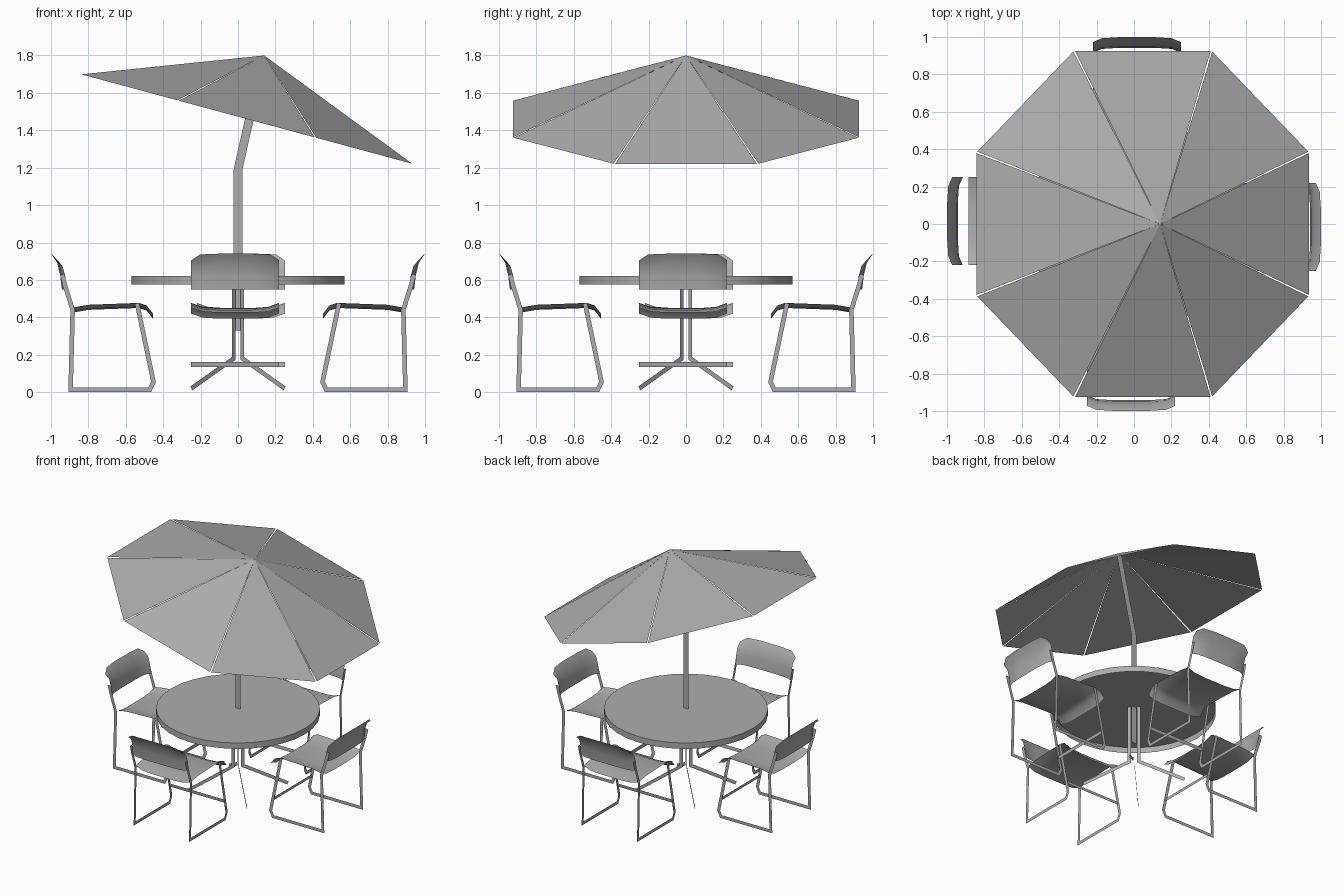
import bpy, bmesh
from math import sin, cos, pi, radians
from mathutils import Vector, Matrix

cube = bpy.data.objects.get("Cube")
if cube:
    bpy.data.objects.remove(cube)

grey = bpy.data.materials.new("plain grey")
grey.use_nodes = True
colour = (0.42, 0.42, 0.42, 1)
grey.diffuse_color = colour
grey.node_tree.nodes["Principled BSDF"].inputs["Base Color"].default_value = colour


def build(name, verts, faces, turn=0, smooth=False):
    """Make a mesh object, turned about the table axis."""
    mesh = bpy.data.meshes.new(name)
    mesh.from_pydata([tuple(v) for v in verts], [], faces)
    mesh.transform(Matrix.Rotation(turn, 4, "Z"))
    mesh.materials.append(grey)
    obj = bpy.data.objects.new(name, mesh)
    bpy.context.collection.objects.link(obj)
    if smooth:
        bpy.ops.object.select_all(action="DESELECT")
        obj.select_set(True)
        bpy.context.view_layer.objects.active = obj
        bpy.ops.object.shade_smooth_by_angle(angle=radians(40))
    return obj


def ribbon(name, path, width, y=0, turn=0):
    """Flat mitred strip along a path of (radius, height) points."""
    pts = [Vector(p) for p in path]
    verts = []
    for i, p in enumerate(pts):
        into = (p - pts[i - 1]).normalized() if i else (pts[1] - p).normalized()
        out = (pts[i + 1] - p).normalized() if i < len(pts) - 1 else into
        along = (into + out).normalized()
        side = Vector((-along.y, along.x)) * width / 2 / max(along.dot(into), 0.5)
        for s in (1, -1):
            q = p + side * s
            verts.append((q.x, y, max(q.y, 0)))
    faces = [(2 * i, 2 * i + 1, 2 * i + 3, 2 * i + 2) for i in range(len(pts) - 1)]
    return build(name, verts, faces, turn)


def sheet(name, profile, cross, turn):
    """Sweep a (radius, height, drop weight) profile over (y, shift, drop) stations."""
    n = len(profile)
    verts = [(r + dr, y, z + dz * w) for y, dr, dz in cross for r, z, w in profile]
    faces = [(a * n + b, a * n + b + 1, (a + 1) * n + b + 1, (a + 1) * n + b)
             for a in range(len(cross) - 1) for b in range(n - 1)]
    return build(name, verts, faces, turn, smooth=True)


# Tilted canopy: eight separate panels with narrow seams
apex = Vector((0.14, 0, 1.8))
rim = []
for k in range(8):
    a = radians(22.5 + 45 * k)
    x = 0.047 + 0.961 * cos(a)
    rim.append(Vector((x, 1.002 * sin(a), 1.473 - 0.27 * x)))
for k in range(8):
    p, q = rim[k], rim[(k + 1) % 8]
    seam = (q - p).normalized() * 0.005
    build(f"canopy_panel_{k + 1}", [apex, p + seam, q - seam], [(0, 1, 2)])

# Bent pole
ribbon("pole", [(0, 0.33), (0, 1.19), (0.135, 1.79)], 0.046)

# Table top: disc with an open-bottomed skirt
sides = 32
ring = [(0.57 * cos(2 * pi * i / sides), 0.57 * sin(2 * pi * i / sides)) for i in range(sides)]
verts = [(x, y, z) for z in (0.575, 0.62) for x, y in ring]
faces = [(i, (i + 1) % sides, sides + (i + 1) % sides, sides + i) for i in range(sides)]
faces.append(tuple(range(sides, 2 * sides)))
build("table_top", verts, faces, smooth=True)

# Table legs on the diagonals
for k in range(4):
    ribbon(f"table_leg_{k + 1}", [(0.033, 0.62), (0.033, 0.18), (0.353, 0.02)],
           0.025, turn=radians(45 + 90 * k))

# Chairs, one on each side
left, right = -0.25, 0.22
middle, half = (left + right) / 2, (right - left) / 2
frame = [(0.54, 0.475), (0.452, 0.055), (0.472, 0.0125), (0.895, 0.0125),
         (0.884, 0.44), (0.925, 0.57), (0.94, 0.63)]
seat = [(0.885, 0.452, 1), (0.8, 0.467, 1), (0.53, 0.477, 1), (0.488, 0.463, 1), (0.455, 0.42, 1)]
seat_bow = [(-1, 0, 0), (-0.75, 0, -0.021), (-0.4, 0, -0.027), (0.4, 0, -0.027),
            (0.75, 0, -0.021), (1, 0, 0)]
back = [(0.942, 0.55, 0), (0.95, 0.62, 0), (0.966, 0.69, 0.4), (0.999, 0.74, 1)]
back_bow = [(-1, -0.027, -0.035), (-0.8, -0.006, -0.004), (-0.4, 0, 0), (0.4, 0, 0),
            (0.8, -0.006, -0.004), (1, -0.027, -0.035)]


def stations(bow):
    return [(middle + t * half, dr, dz) for t, dr, dz in bow]


for k, where in enumerate(("left", "back", "right", "front")):
    turn = k * pi / 2
    for n, y in enumerate((left, right)):
        ribbon(f"{where}_chair_frame_{n + 1}", frame, 0.024, y, turn)
    sheet(f"{where}_chair_seat", seat, stations(seat_bow), turn)
    sheet(f"{where}_chair_backrest", back, stations(back_bow), turn)
    build(f"{where}_chair_crossbar",
          [(0.472, left, 0.135), (0.472, right, 0.135), (0.476, right, 0.16), (0.476, left, 0.16)],
          [(0, 1, 2, 3)], turn)
